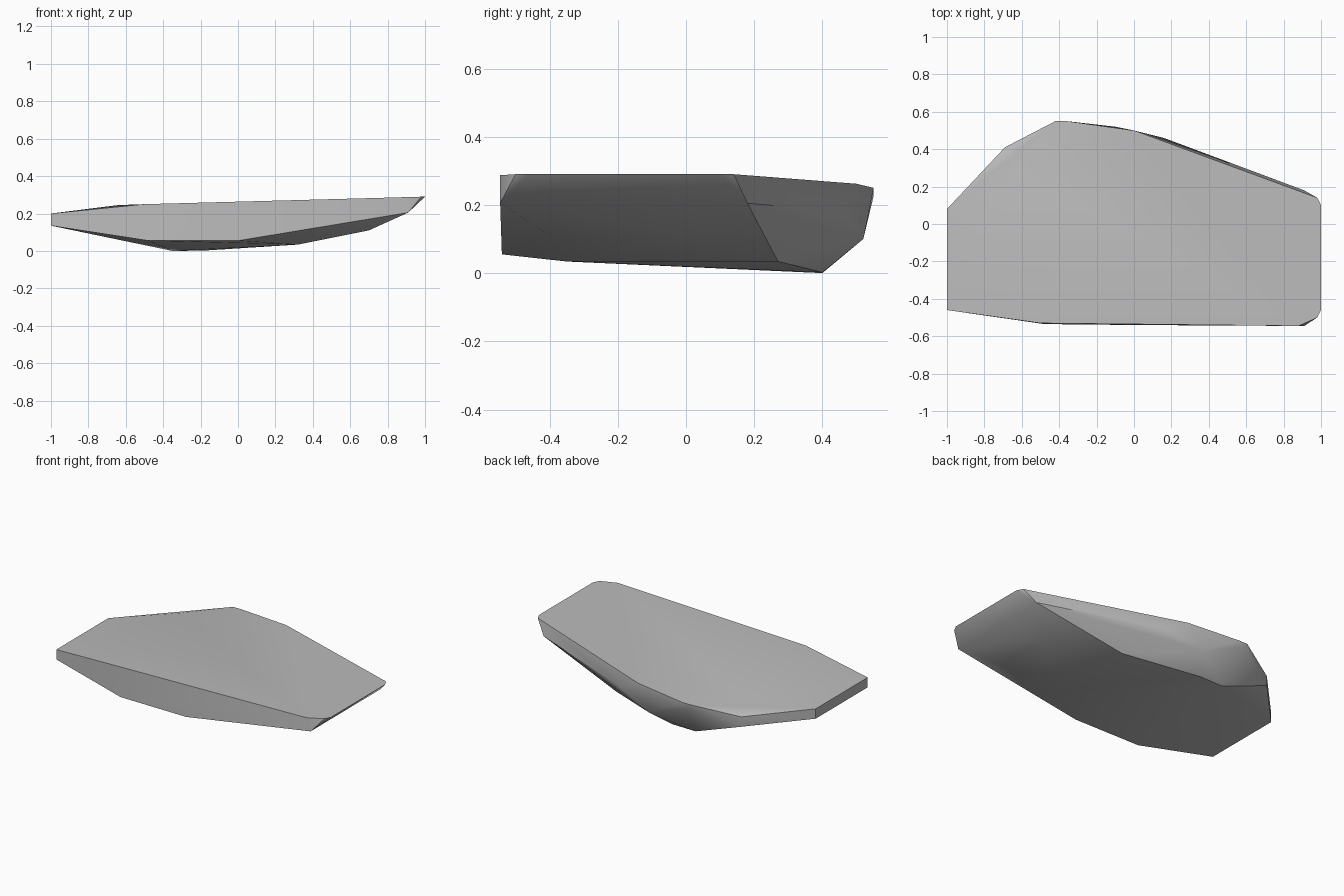
import bpy
import bmesh
import math

default_cube = bpy.data.objects.get("Cube")
if default_cube:
    bpy.data.objects.remove(default_cube, do_unlink=True)


def make_material(name, colour, roughness):
    """One flat colour, shown in both the viewport and a render."""
    material = bpy.data.materials.new(name)
    material.use_nodes = True
    material.diffuse_color = colour
    shader = material.node_tree.nodes["Principled BSDF"]
    shader.inputs["Base Color"].default_value = colour
    shader.inputs["Roughness"].default_value = roughness
    return material


def make_hull(name, corner_groups, material):
    """Stretch a faceted convex skin over groups of corner points."""
    bm = bmesh.new()
    for group in corner_groups:
        for corner in group:
            bm.verts.new(corner)
    bmesh.ops.convex_hull(bm, input=list(bm.verts), use_existing_faces=False)

    # Drop corners that ended up inside the skin
    loose = [vert for vert in bm.verts if not vert.link_faces]
    bmesh.ops.delete(bm, geom=loose, context="VERTS")

    # Merge nearly coplanar triangles into broad chipped faces
    bmesh.ops.dissolve_limit(bm, angle_limit=math.radians(1),
                             verts=list(bm.verts), edges=list(bm.edges))
    bmesh.ops.recalc_face_normals(bm, faces=list(bm.faces))

    mesh = bpy.data.meshes.new(name)
    bm.to_mesh(mesh)
    bm.free()
    mesh.materials.append(material)
    rock = bpy.data.objects.new(name, mesh)
    bpy.context.collection.objects.link(rock)
    return rock


def end_pair(x, front, back, z):
    """Two corners across the width at the same length and height."""
    return [(x, front, z), (x, back, z)]


# Upper rim of the slab, tilted up towards one end
upper_rim = [(-.5, -.53, .25), (-.64, .3, .245), (-.42, .55, .25),
             (-.36, .55, .25), (0, .5, .262), (.88, -.545, .287)]
upper_rim += end_pair(-1, -.46, .08, .2)
upper_rim += end_pair(1, -.46, .1, .29)
upper_rim += end_pair(.98, -.5, .14, .29)

# Chipped band around the sides
side_band = [(-.69, .41, .19), (-.69, .41, .125), (-.4, .55, .225),
             (-.1, .52, .1), (.16, .46, .18)]
side_band += end_pair(-1, -.46, .08, .135)
side_band += end_pair(.91, -.545, .18, .205)

# Shallow keel-like underside
underside = [(-.48, -.535, .055), (0, -.54, .055),
             (-.35, .4, 0), (-.18, .4, .002)]
underside += end_pair(.32, -.35, .27, .034)
underside += end_pair(.7, -.4, 0, .11)

stone_grey = make_material("stone grey", (.5, .5, .5, 1), .8)
slab = make_hull("rock_slab", [upper_rim, side_band, underside], stone_grey)

# Soft shading across shallow creases, crisp at the strong edges
bpy.ops.object.select_all(action="DESELECT")
slab.select_set(True)
bpy.context.view_layer.objects.active = slab
bpy.ops.object.shade_smooth_by_angle(angle=math.radians(30))
